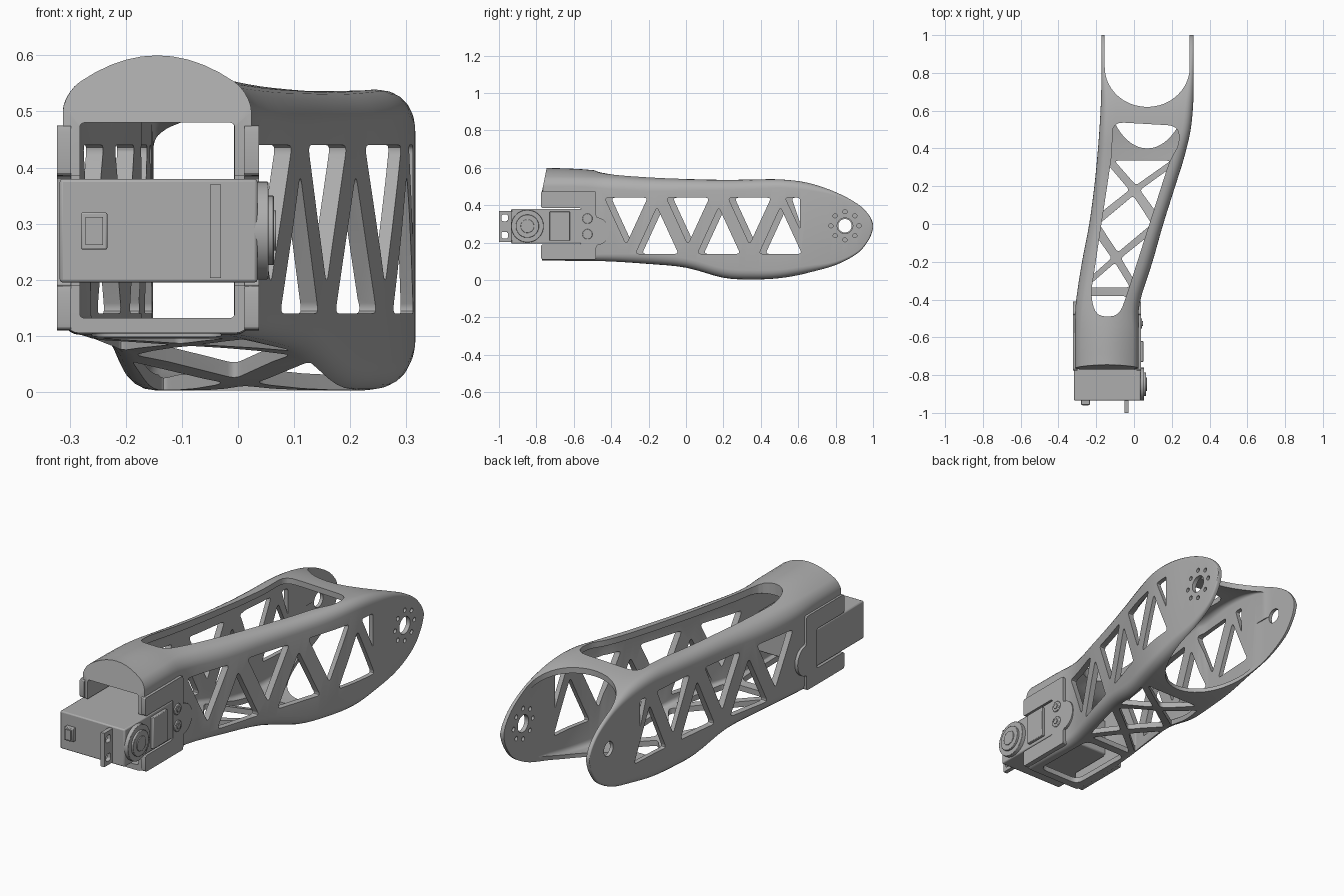
import bpy, bmesh, math
from mathutils import Vector

cube = bpy.data.objects.get("Cube")
if cube:
    bpy.data.objects.remove(cube, do_unlink=True)

grey = bpy.data.materials.new("plain grey")
grey.use_nodes = True
colour = (0.42, 0.42, 0.42, 1)
grey.diffuse_color = colour
grey.node_tree.nodes["Principled BSDF"].inputs["Base Color"].default_value = colour


def finish(bm, name, bevel=0.0):
    bmesh.ops.recalc_face_normals(bm, faces=bm.faces)
    mesh = bpy.data.meshes.new(name)
    bm.to_mesh(mesh)
    bm.free()
    obj = bpy.data.objects.new(name, mesh)
    bpy.context.collection.objects.link(obj)
    mesh.materials.append(grey)
    if bevel:
        mod = obj.modifiers.new("bevel", 'BEVEL')
        mod.width, mod.segments = bevel, 2
    return obj


def smooth(obj):
    bpy.ops.object.select_all(action='DESELECT')
    obj.select_set(True)
    bpy.context.view_layer.objects.active = obj
    bpy.ops.object.shade_smooth_by_angle(angle=math.radians(32))


def rounded(pts, r, n=4):
    """Polygon with its corners rounded."""
    pts, out = [Vector(p) for p in pts], []
    for i, p in enumerate(pts):
        a, b = pts[i - 1] - p, pts[(i + 1) % len(pts)] - p
        a = p + a.normalized() * min(r, a.length * 0.45)
        b = p + b.normalized() * min(r, b.length * 0.45)
        for k in range(n + 1):
            t = k / n
            out.append(a * (1 - t) ** 2 + p * 2 * t * (1 - t) + b * t * t)
    return out


def arc(cx, cy, rx, ry, start=0, end=360, n=32):
    count = n if end - start == 360 else n + 1
    angles = [math.radians(start + (end - start) * k / n) for k in range(count)]
    return [(cx + rx * math.cos(a), cy + ry * math.sin(a)) for a in angles]


def prism(bm, pts, axis, lo, hi):
    """Extrude an outline: (x, y) along z, or (y, z) along x."""
    place = (lambda p, h: (p[0], p[1], h)) if axis == 'z' else (lambda p, h: (h, p[0], p[1]))
    low, high = [[bm.verts.new(place(p, h)) for p in pts] for h in (lo, hi)]
    bm.faces.new(low)
    bm.faces.new(high)
    for i in range(len(pts)):
        bm.faces.new((low[i - 1], low[i], high[i], high[i - 1]))


def box_pts(a0, a1, b0, b1):
    return [(a0, b0), (a1, b0), (a1, b1), (a0, b1)]


def cut(obj, bm):
    cutter = finish(bm, "cutter")
    cutter.hide_render = True
    mod = obj.modifiers.new("cut", 'BOOLEAN')
    mod.operation, mod.solver, mod.object = 'DIFFERENCE', 'EXACT', cutter
    bpy.context.view_layer.objects.active = obj
    bpy.ops.object.modifier_apply(modifier=mod.name)
    bpy.data.objects.remove(cutter, do_unlink=True)


def solid(name, pts, axis, lo, hi, bevel=0.0):
    bm = bmesh.new()
    prism(bm, pts, axis, lo, hi)
    obj = finish(bm, name, bevel)
    smooth(obj)
    return obj


# Arm sections: y, left x, right x, shoulder z, crown, bottom z, corner radius
SECTIONS = [
    (-.77, -.312, .024, .53, .07, .105, .03),
    (-.58, -.312, .024, .53, .064, .102, .03),
    (-.42, -.308, .03, .528, .052, .1, .04),
    (-.2, -.275, .098, .525, .035, .086, .05),
    (0, -.237, .155, .528, .02, .066, .05),
    (.2, -.21, .218, .53, .01, .012, .05),
    (.35, -.195, .265, .535, .004, .003, .05),
    (.5, -.183, .3, .538, 0, .01, .045),
    (.65, -.175, .314, .52, 0, .037, .04),
    (.8, -.172, .316, .47, 0, .08, .02),
    (.92, -.172, .316, .405, 0, .145, .012),
    (.98, -.172, .316, .345, 0, .22, .012),
    (1, -.172, .316, .3, 0, .275, .01)]


def spline(rows, steps=4):
    rows = [Vector(r) for r in rows]
    out, last = [], len(rows) - 1
    for i in range(last):
        a, b, c, d = (rows[max(0, min(last, i + k))] for k in (-1, 0, 1, 2))
        for s in range(steps):
            t = s / steps
            out.append(0.5 * (2 * b + (c - a) * t + (2 * a - 5 * b + 4 * c - d) * t * t
                              + (3 * b - a - 3 * c + d) * t ** 3))
    return out + [rows[-1]]


def ring(y, xl, xr, zt, crown, zb, r):
    r = min(r, 0.45 * (zt - zb))
    pts = []
    corners = ((xr - r, zt - r, 0), (xl + r, zt - r, 90), (xl + r, zb + r, 180), (xr - r, zb + r, 270))
    for i, (cx, cz, start) in enumerate(corners):
        pts += arc(cx, cz, r, r, start, start + 90, 5)
        if i == 0:
            pts += [(xr - r + (xl - xr + 2 * r) * k / 10, zt) for k in range(1, 10)]
    mid, half = (xl + xr) / 2, (xr - xl) / 2
    dome = lambda x, z: crown * (1 - ((x - mid) / half) ** 2) if z > (zt + zb) / 2 else 0
    return [(x, y, z + dome(x, z)) for x, z in pts]


# Hollow arm shell, thick under the front cap
bm = bmesh.new()
outer, inner = [], []
for i, (y, xl, xr, zt, crown, zb, r) in enumerate(spline(SECTIONS)):
    fade = max(0, min(1, (y + .58) / .14))
    wall = .03 if y < .3 else .022
    roof, mid = .05 - .022 * fade, (zt + zb) / 2
    for rings, pts in ((outer, ring(y, xl, xr, zt, crown, zb, r)),
                       (inner, ring(y, xl + wall, xr - wall, max(zt - roof, mid + .003), crown * fade,
                                    min(zb + wall * .9, mid - .003), max(r - wall, .008)))):
        lean = 0.2 if i == 0 else 0
        rings.append([bm.verts.new((a, b + lean * max(0, c - .475), c)) for a, b, c in pts])


def bridge(a, b):
    for k in range(len(a)):
        bm.faces.new((a[k - 1], a[k], b[k], b[k - 1]))


for rings in (outer, inner):
    for a, b in zip(rings, rings[1:]):
        bridge(a, b)
bridge(outer[0], inner[0])
bridge(outer[-1], inner[-1])
arm = finish(bm, "arm_shell")

# Top opening, rear top arch and front floor opening
bm = bmesh.new()
top = [(-.23, -.38), (-.2, -.49), (-.08, -.49), (-.04, -.38), (.19, .34),
       (.24, .42), (.235, .52), (-.115, .54), (-.115, .38)]
prism(bm, rounded(top, .06), 'z', .3, 1)
prism(bm, [(.295, 1.2), (-.155, 1.2)] + arc(.07, .83, .225, .21, 180, 360), 'z', .28, 1)
prism(bm, rounded(box_pts(-.26, -.03, -.73, -.38), .04), 'z', -.2, .18)


# Crossed braces of the floor
def floor_hole(pts):
    spot = lambda u, y: (-.045 + .27 * y + u * (.155 + .06 * y), y)
    prism(bm, rounded([spot(u, y) for u, y in pts], .018), 'z', -.2, .2)


for s in (1, -1):
    m = .18 * s
    floor_hole([(-.85, .335 * s), (.85, .335 * s), (0, m + .025 * s)])
    for side in (1, -1):
        floor_hole([(side, m + .13), (side, m - .13), (side * .17, m)])
floor_hole([(0, .15), (.9, 0), (0, -.15), (-.9, 0)])
cut(arm, bm)

# Triangle trusses of both walls and the rear pivot holes
bm = bmesh.new()
for shift, lo, hi in ((0, -.1, .6), (.035, -.6, -.11)):
    for k in range(3):
        y = -.32 + .33 * k + shift
        up = y + .165
        prism(bm, rounded([(y - .115, .44), (y + .115, .44), (y, .19)], .02), 'x', lo, hi)
        prism(bm, rounded([(up - .115, .14), (up + .115, .14), (up, .39)], .02), 'x', lo, hi)
    prism(bm, rounded([(.53 + shift, .44), (.61, .44), (.61, .27 + shift)], .015), 'x', lo, hi)
prism(bm, arc(.85, .29, .042, .042), 'x', .1, .6)
prism(bm, arc(.85, .29, .036, .036), 'x', -.6, 0)
for y, z in arc(.85, .29, .075, .075, n=8):
    prism(bm, arc(y, z, .011, .011, n=12), 'x', .1, .6)
cut(arm, bm)

# Rear floor arch and motor notch
bm = bmesh.new()
prism(bm, [(.295, 1.2), (-.155, 1.2)] + arc(.07, .78, .225, .38, 180, 360), 'z', -.2, .3)
prism(bm, box_pts(-1, -.56, .19, .385), 'x', -.6, .6)
cut(arm, bm)
smooth(arm)

# Clamp plates around the motor on both walls
clamp = ([(-.775, .11), (-.48, .11)] + arc(-.48, .26, .07, .075, -90, 90, 12)
         + [(-.48, .475), (-.775, .475), (-.775, .385), (-.56, .385), (-.56, .19), (-.775, .19)])
for name, lo, hi in (("left_clamp_plate", .012, .037), ("right_clamp_plate", -.323, -.298)):
    solid(name, rounded(clamp, .012, 3), 'x', lo, hi)

# Motor body, front tab and plug
solid("motor_body", box_pts(-.318, .035, -.935, -.55), 'z', .195, .38, .006)
tab = solid("motor_tab", box_pts(-1, -.93, .203, .37), 'x', -.05, -.03)
bm = bmesh.new()
for z in (.24, .332):
    prism(bm, rounded(box_pts(-.987, -.952, z - .018, z + .018), .012), 'x', -.2, .2)
cut(tab, bm)
solid("motor_plug", box_pts(-.28, -.233, -.957, -.93), 'z', .254, .32, .003)
solid("plug_core", box_pts(-.272, -.241, -.962, -.93), 'z', .262, .312)
solid("label_plate", box_pts(-.73, -.62, .21, .365), 'x', .03, .05, .003)

# Output horn: stacked discs with a hub
for name, r, hi in (("horn_base", .087, .054), ("horn_disc", .062, .064), ("horn_hub", .036, .068)):
    solid(name, arc(-.848, .288, r, r, n=40), 'x', .02, hi, .002)

# Clamp screws
for i, z in enumerate((.328, .245)):
    solid(f"screw_head_{i + 1}", arc(-.527, z, .027, .027), 'x', .02, .043, .003)
    solid(f"screw_core_{i + 1}", arc(-.527, z, .014, .014, n=6), 'x', .02, .047)
